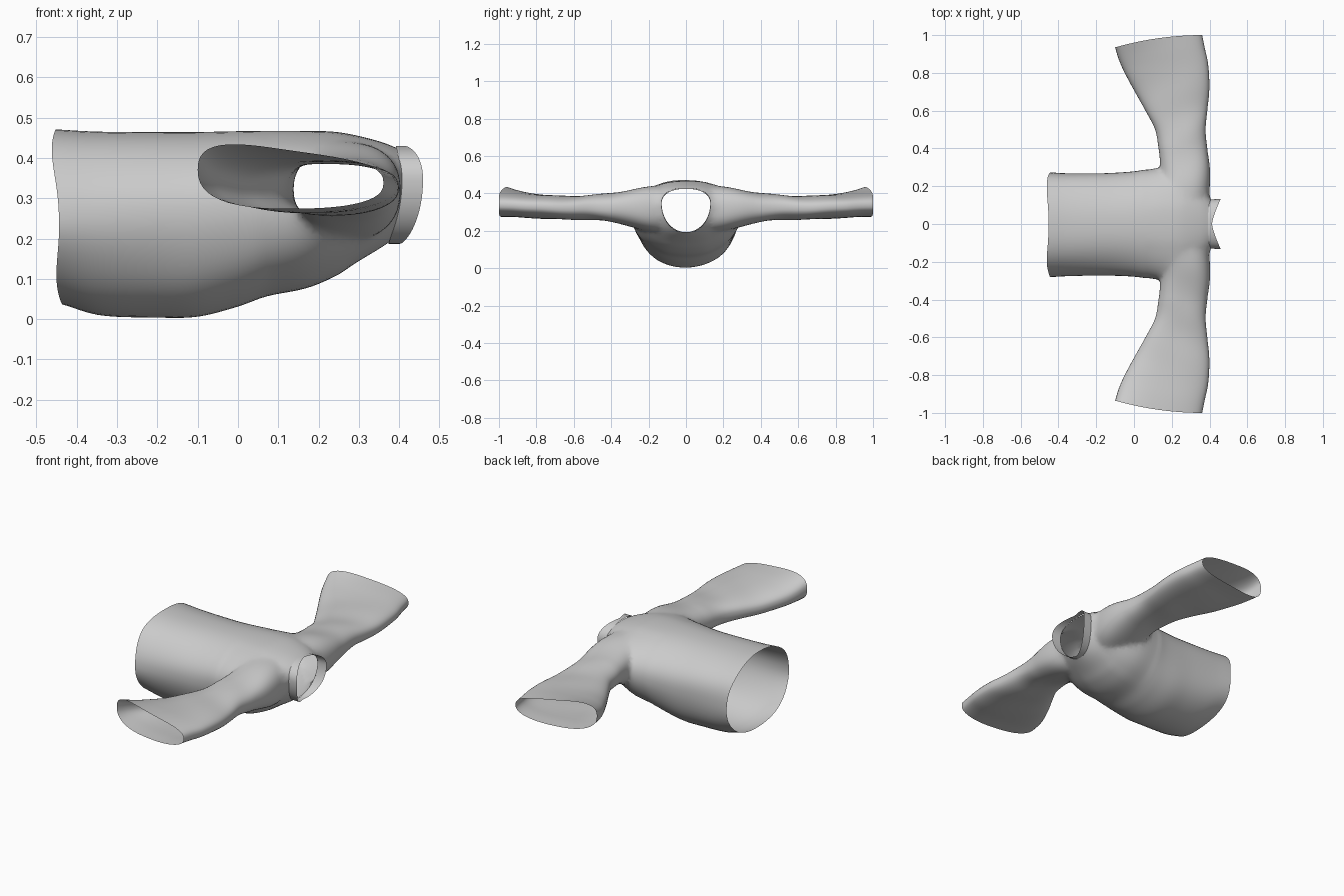
import bpy, bmesh
from math import sin, cos, pi, copysign

if "Cube" in bpy.data.objects:
    bpy.data.objects.remove(bpy.data.objects["Cube"])


def spline(table, t):
    """Catmull-Rom lookup through rows keyed by their first value."""
    i = 0
    while i < len(table) - 2 and t > table[i + 1][0]:
        i += 1
    rows = [table[max(0, min(len(table) - 1, k))] for k in (i - 1, i, i + 1, i + 2)]
    a, b, c, d = rows
    h = c[0] - b[0]
    u = (t - b[0]) / h
    out = []
    for k in range(1, len(b)):
        m0 = (c[k] - a[k]) / max(c[0] - a[0], 1e-6) * h
        m1 = (d[k] - b[k]) / max(d[0] - b[0], 1e-6) * h
        out.append((2*u**3 - 3*u*u + 1)*b[k] + (u**3 - 2*u*u + u)*m0
                   + (3*u*u - 2*u**3)*c[k] + (u**3 - u*u)*m1)
    return out


def power(v, e):
    return copysign(abs(v) ** e, v)


def loft(name, rings, capped=True):
    bm = bmesh.new()
    vs = [[bm.verts.new(p) for p in r] for r in rings]
    n = len(vs[0])
    for a, b in zip(vs, vs[1:]):
        for i in range(n):
            bm.faces.new((a[i], a[(i + 1) % n], b[(i + 1) % n], b[i]))
    if capped:
        bm.faces.new(vs[0])
        bm.faces.new(vs[-1])
    bmesh.ops.recalc_face_normals(bm, faces=bm.faces)
    me = bpy.data.meshes.new(name)
    bm.to_mesh(me)
    bm.free()
    ob = bpy.data.objects.new(name, me)
    bpy.context.collection.objects.link(ob)
    return ob


# Torso: x, half width, bottom z, top z, z of widest point
TORSO = [(-.45, .277, .037, .471, .25), (-.35, .272, .010, .465, .25),
         (-.20, .270, .003, .463, .25), (-.10, .272, .005, .463, .25),
         (0, .278, .030, .465, .26), (.07, .288, .055, .466, .27),
         (.17, .302, .076, .466, .29), (.24, .285, .105, .464, .31),
         (.30, .245, .140, .454, .32), (.36, .185, .172, .438, .335),
         (.395, .130, .192, .424, .345)]


def torso_ring(x, n=64):
    w, lo, hi, mid = spline(TORSO, x)
    hem = max(0, (-.3 - x) / .15)
    neck = max(0, (x - .25) / .145)
    pts = []
    for i in range(n):
        a = 2 * pi * i / n
        c, s = cos(a), sin(a)
        e = .88 if s > 0 else 1.0
        y = w * power(c, e)
        z = mid + (hi - mid if s > 0 else mid - lo) * power(s, e)
        ripple = .004 * sin(5 * a + 4 * x) * (1 - neck if neck < 1 else 0)
        dx = -.008 * hem * sin(a) + .006 * hem * cos(4 * a)
        dx += neck * (.012 * c * c - (.018 if s < 0 else 0) * s * s)
        pts.append((x + dx, y + ripple * c, z + ripple * s * .3))
    return pts


torso = loft("shirt", [torso_ring(-.45 + .845 * i / 52) for i in range(53)])

# Sleeves: |y|, min x, max x, bottom z, top z, extra lift on the wide side
SLEEVE = [(0, .16, .350, .20, .440, 0), (.10, .15, .378, .20, .440, 0),
          (.17, .145, .400, .195, .440, 0), (.24, .14, .406, .205, .432, 0),
          (.32, .137, .402, .228, .415, 0), (.40, .130, .388, .247, .401, 0),
          (.50, .112, .379, .257, .392, 0), (.60, .065, .388, .259, .386, 0),
          (.72, .005, .399, .262, .388, .004), (.85, -.055, .392, .268, .394, .02),
          (.93, -.083, .375, .273, .399, .04), (1.0, -.100, .361, .274, .402, .066)]


def sleeve_ring(y, n=48):
    t = abs(y)
    x0, x1, lo, hi, lift = spline(SLEEVE, t)
    pts = []
    for i in range(n):
        a = 2 * pi * i / n
        f = .5 - .5 * power(cos(a), .8)
        s = power(sin(a), .8)
        z = (lo + hi) / 2 + (hi - lo) / 2 * s
        z += lift * f * f * (.5 + .5 * s)
        fold = .004 * sin(26 * t + 5 * f) * min(1, t / .4) * (1 - t)
        slant = 1 - .065 * f * f * max(0, (t - .5) / .5)
        pts.append((x1 + (x0 - x1) * f, y * slant, z + fold))
    return pts


sleeves = loft("sleeve_helper", [sleeve_ring(-1 + i / 42) for i in range(85)])

# Merge sleeves into torso, then open hem, neck and cuffs
mod = torso.modifiers.new("join", 'BOOLEAN')
mod.operation = 'UNION'
mod.solver = 'EXACT'
mod.object = sleeves
bpy.context.view_layer.objects.active = torso
torso.select_set(True)
bpy.ops.object.modifier_apply(modifier=mod.name)
bpy.data.objects.remove(sleeves)

bm = bmesh.new()
bm.from_mesh(torso.data)
bmesh.ops.delete(bm, geom=[f for f in bm.faces if len(f.verts) > 40], context='FACES')
bmesh.ops.remove_doubles(bm, verts=bm.verts, dist=.001)
# Soften the shoulder and armpit joins
soft = [v for v in bm.verts if .12 < abs(v.co.y) < .40 and v.co.x > .06 and not v.is_boundary]
for _ in range(8):
    bmesh.ops.smooth_vert(bm, verts=soft, factor=.5, use_axis_x=True,
                          use_axis_y=True, use_axis_z=True)
bm.to_mesh(torso.data)
bm.free()

# Neck band: flared at the sides, low at the middle
base = torso_ring(.395)
bands = []
for k in range(5):
    u = k / 4
    ring = []
    for i, (x, y, z) in enumerate(base):
        c, s = cos(2 * pi * i / 64), sin(2 * pi * i / 64)
        rise = .056 * abs(c) ** 1.3 + (.022 if s > 0 else .028) * s * s
        ring.append((x - .004 + u * rise, y * (1 + .02 * u), z + .006 * s * (1 if s > 0 else .9)))
    bands.append(ring)
collar = loft("neck_band", bands, capped=False)

for ob in (torso, collar):
    bpy.ops.object.select_all(action='DESELECT')
    ob.select_set(True)
    bpy.context.view_layer.objects.active = ob
    bpy.ops.object.shade_smooth_by_angle(angle=1.0)
